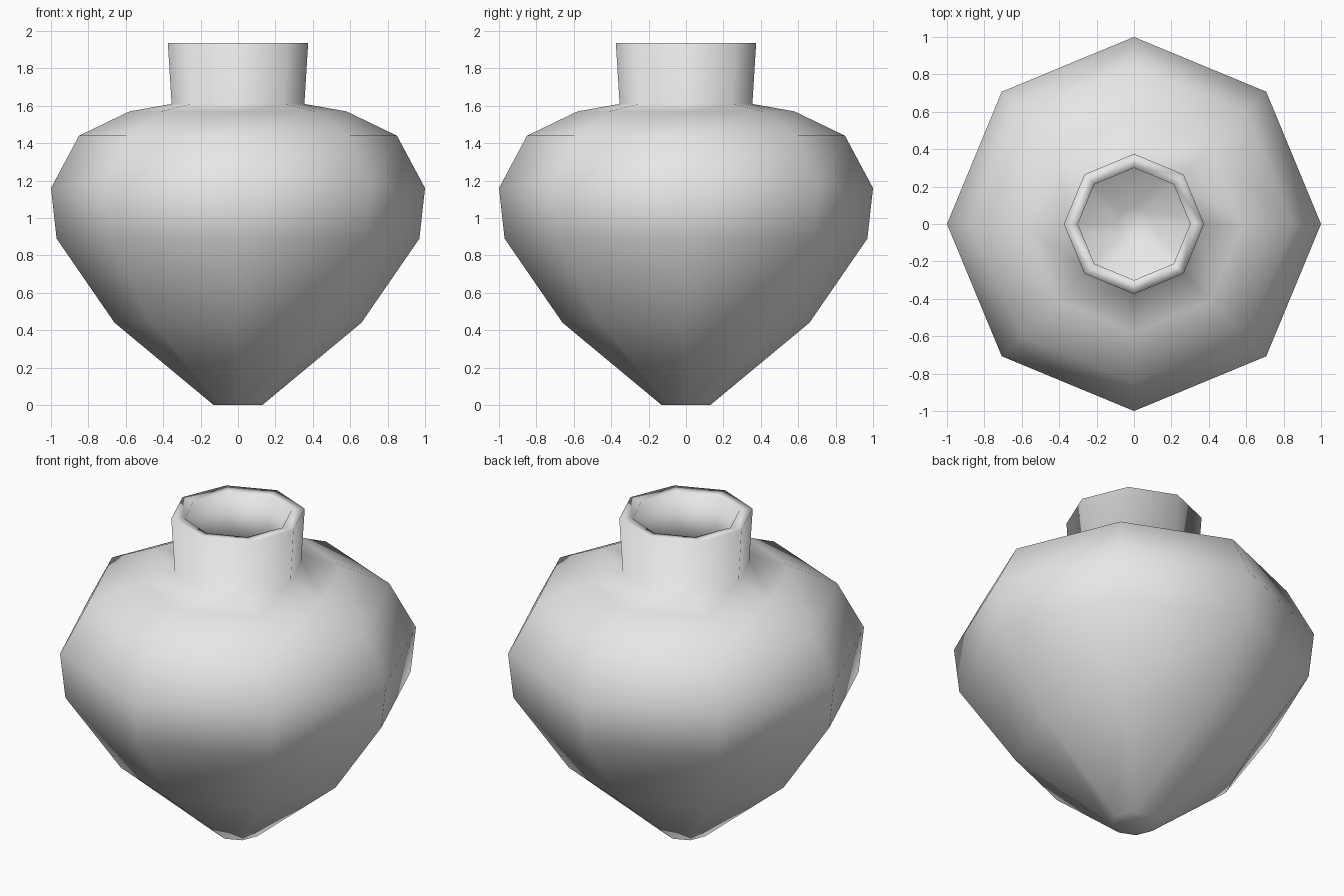
import bpy, bmesh, math

cube = bpy.data.objects.get("Cube")
if cube:
    bpy.data.objects.remove(cube, do_unlink=True)

SIDES = 8

# Glaze colour
clay = bpy.data.materials.new("pale_grey_clay")
clay.use_nodes = True
clay.diffuse_color = (0.8, 0.8, 0.8, 1)
clay.node_tree.nodes["Principled BSDF"].inputs["Base Color"].default_value = (0.8, 0.8, 0.8, 1)

# Outer wall from foot to lip, then the hollow inside back down (radius, height)
outer = [(0, 0), (0.13, 0), (0.66, 0.44), (0.97, 0.89), (1, 1.16),
         (0.85, 1.44), (0.58, 1.57), (0.355, 1.61), (0.375, 1.935)]
inner = [(0.3, 1.93), (0.3, 1.55), (0.55, 1.49), (0.79, 1.38), (0.92, 1.15),
         (0.89, 0.91), (0.6, 0.49), (0.09, 0.08), (0, 0.08)]


def lathe(name, profile, material):
    """Spin a closed profile around the z axis into one smooth object."""
    bm = bmesh.new()
    verts = [bm.verts.new((r, 0, z)) for r, z in profile]
    edges = [bm.edges.new(pair) for pair in zip(verts, verts[1:])]
    bmesh.ops.spin(bm, geom=verts + edges, cent=(0, 0, 0), axis=(0, 0, 1),
                   angle=math.tau, steps=SIDES)
    bmesh.ops.remove_doubles(bm, verts=bm.verts, dist=0.0005)
    bmesh.ops.recalc_face_normals(bm, faces=bm.faces)
    for face in bm.faces:
        face.smooth = True
    mesh = bpy.data.meshes.new(name)
    bm.to_mesh(mesh)
    bm.free()
    mesh.materials.append(material)
    obj = bpy.data.objects.new(name, mesh)
    bpy.context.collection.objects.link(obj)
    return obj


lathe("vase", outer + inner, clay)
